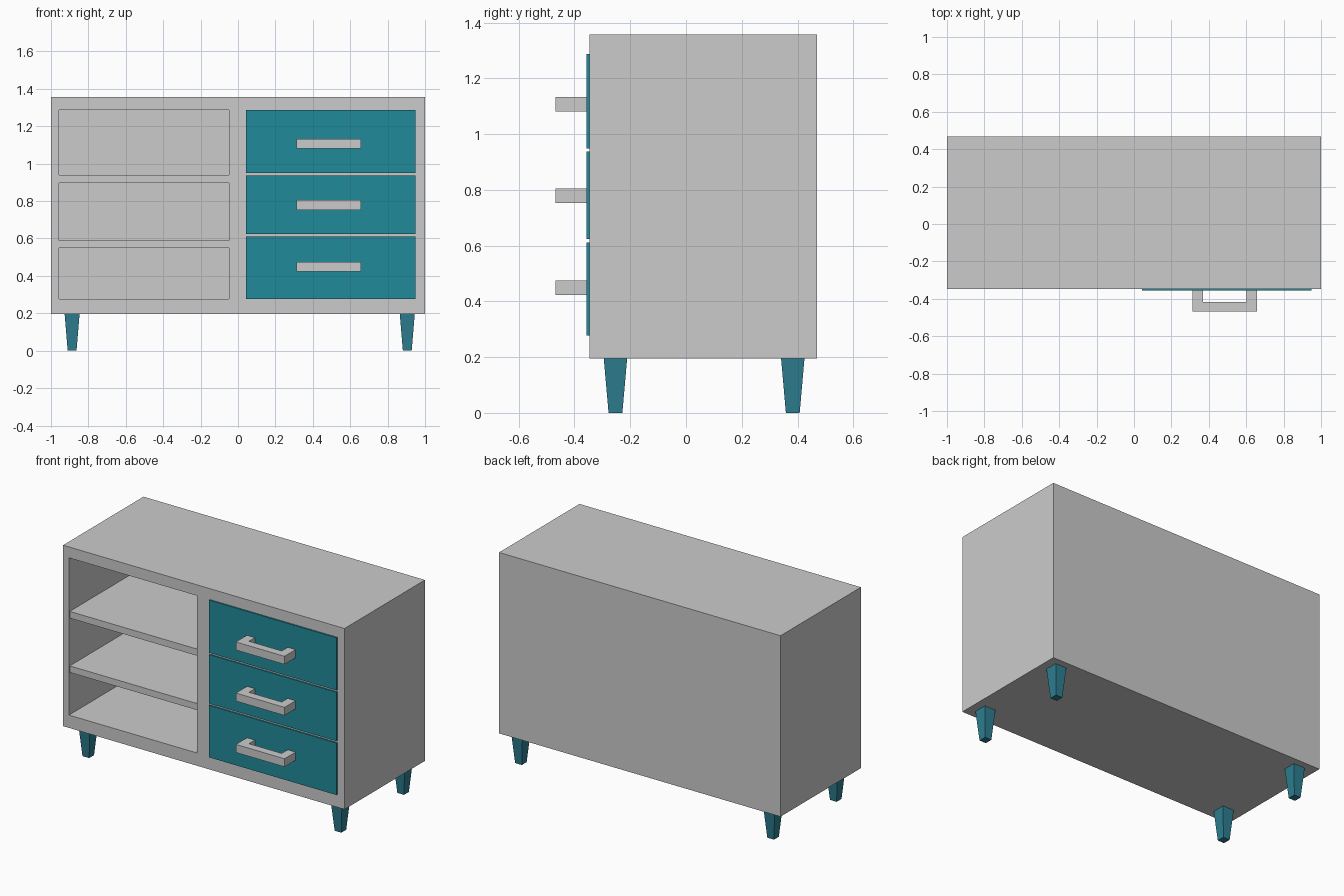
import bpy, bmesh

if "Cube" in bpy.data.objects:
    bpy.data.objects.remove(bpy.data.objects["Cube"])


def material(name, color):
    mat = bpy.data.materials.new(name)
    mat.diffuse_color = color
    mat.use_nodes = True
    mat.node_tree.nodes["Principled BSDF"].inputs["Base Color"].default_value = mat.diffuse_color
    return mat


def add_object(name, bm, mat=None):
    bmesh.ops.recalc_face_normals(bm, faces=bm.faces)
    mesh = bpy.data.meshes.new(name)
    bm.to_mesh(mesh)
    bm.free()
    obj = bpy.data.objects.new(name, mesh)
    bpy.context.collection.objects.link(obj)
    if mat:
        mesh.materials.append(mat)
    return obj


def box(name, x, y, z, mat=None, taper=1.0):
    """Box from (min, max) ranges; taper scales the bottom face."""
    bm = bmesh.new()
    bmesh.ops.create_cube(bm, size=1)
    for v in bm.verts:
        s = taper if v.co.z < 0 else 1.0
        v.co.x = (x[0] + x[1]) / 2 + v.co.x * s * (x[1] - x[0])
        v.co.y = (y[0] + y[1]) / 2 + v.co.y * s * (y[1] - y[0])
        v.co.z = (z[0] + z[1]) / 2 + v.co.z * (z[1] - z[0])
    return add_object(name, bm, mat)


def prism(name, outline, z0, z1):
    """Extrude an xy outline upward."""
    bm = bmesh.new()
    face = bm.faces.new([bm.verts.new((px, py, z0)) for px, py in outline])
    ext = bmesh.ops.extrude_face_region(bm, geom=[face])
    bmesh.ops.translate(bm, vec=(0, 0, z1 - z0),
                        verts=[g for g in ext["geom"] if isinstance(g, bmesh.types.BMVert)])
    return add_object(name, bm)


teal = material("drawer_teal", (0.015, 0.254, 0.328, 1))
leg_teal = material("leg_teal", (0.026, 0.21, 0.285, 1))

FRONT, BACK = -0.347, 0.469
LEFT_OPENING = (-0.958, -0.048)

# Cabinet body with the open compartment cut out
body = box("cabinet_body", (-1, 1), (FRONT, BACK), (0.195, 1.357))
cutter = box("compartment_cutter", LEFT_OPENING, (FRONT - 0.1, 0.43), (0.277, 1.287))
cutter.hide_render = True
cutter.hide_viewport = True
cut = body.modifiers.new("compartment", "BOOLEAN")
cut.operation = "DIFFERENCE"
cut.solver = "EXACT"
cut.object = cutter

# Shelves
for name, z in (("lower_shelf", (0.548, 0.59)), ("upper_shelf", (0.897, 0.94))):
    box(name, LEFT_OPENING, (FRONT + 0.008, 0.43), z)

# Drawer fronts with U-shaped handles
xa, xb, wall = 0.313, 0.658, 0.056
ya, ym, yb = -0.468, -0.416, -0.354
handle = [(xa, yb), (xa, ya), (xb, ya), (xb, yb),
          (xb - wall, yb), (xb - wall, ym), (xa + wall, ym), (xa + wall, yb)]
drawers = (("bottom", 0.277, 0.611, 0.423), ("middle", 0.623, 0.937, 0.753),
           ("top", 0.949, 1.287, 1.081))
for level, z0, z1, hz in drawers:
    box(f"{level}_drawer_front", (0.042, 0.949), (-0.356, FRONT + 0.005), (z0, z1), teal)
    prism(f"{level}_drawer_handle", handle, hz, hz + 0.052)

# Tapered square legs
for side, x in (("left", -0.887), ("right", 0.905)):
    for end, y in (("front", -0.253), ("back", 0.383)):
        box(f"{end}_{side}_leg", (x - 0.04, x + 0.04), (y - 0.042, y + 0.042),
            (0, 0.196), leg_teal, taper=0.59)
